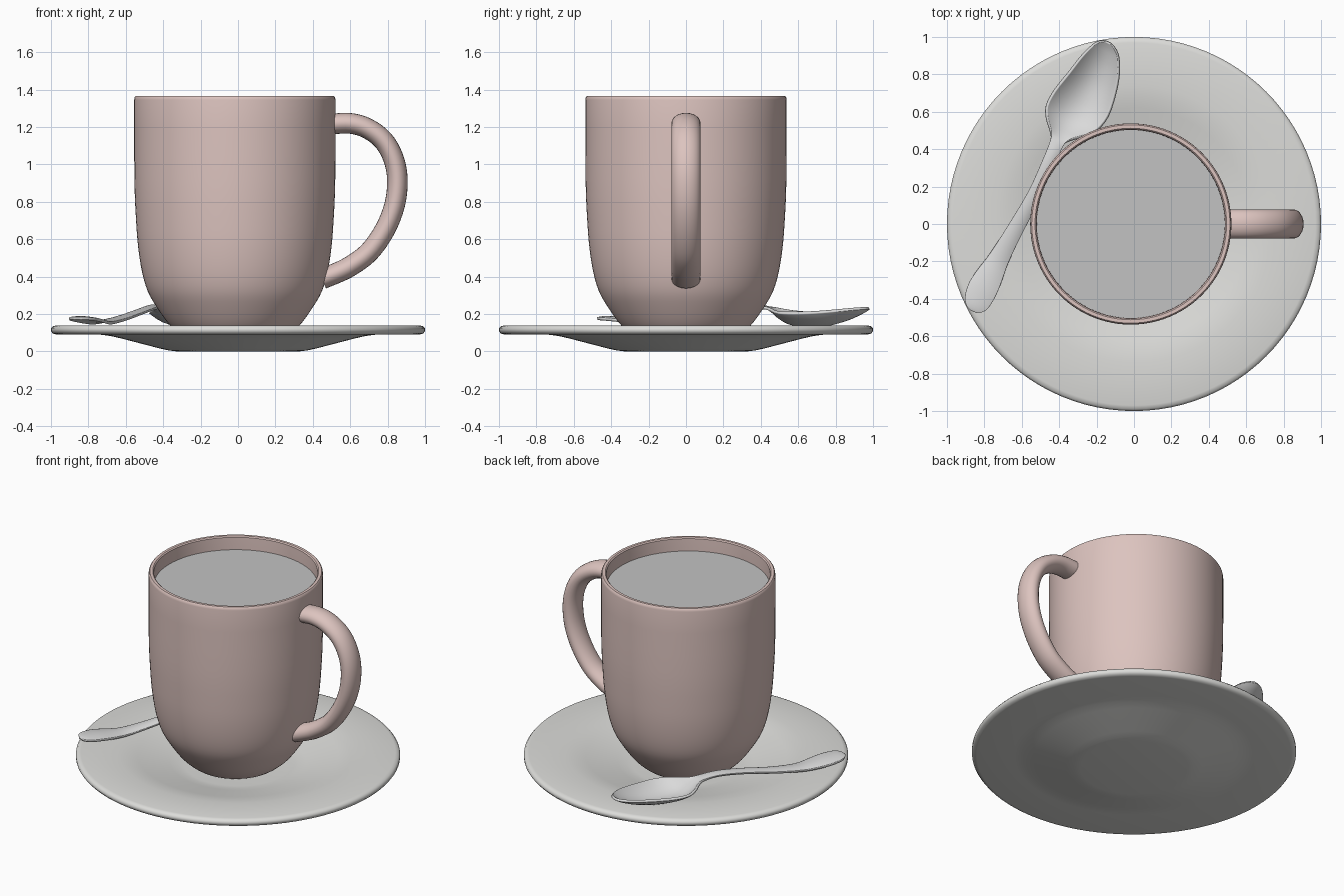
import bpy, bmesh, math
from mathutils import Vector

if "Cube" in bpy.data.objects:
    bpy.data.objects.remove(bpy.data.objects["Cube"])


def material(name, rgb):
    m = bpy.data.materials.new(name)
    m.diffuse_color = (*rgb, 1)
    m.use_nodes = True
    m.node_tree.nodes["Principled BSDF"].inputs["Base Color"].default_value = m.diffuse_color
    return m


PINK = material("pink_ceramic", (0.72, 0.55, 0.52))
WHITE = material("white_ceramic", (0.72, 0.72, 0.70))
LIQUID = material("grey_liquid", (0.54, 0.54, 0.54))
METAL = material("spoon_metal", (0.70, 0.70, 0.70))


def finish(name, bm, mat, angle=40):
    bmesh.ops.recalc_face_normals(bm, faces=bm.faces)
    me = bpy.data.meshes.new(name)
    bm.to_mesh(me)
    bm.free()
    ob = bpy.data.objects.new(name, me)
    bpy.context.collection.objects.link(ob)
    me.materials.append(mat)
    bpy.ops.object.select_all(action='DESELECT')
    ob.select_set(True)
    bpy.context.view_layer.objects.active = ob
    bpy.ops.object.shade_smooth_by_angle(angle=math.radians(angle))
    return ob


def spline(points, steps):
    """Catmull-Rom curve through points of any dimension."""
    p = [Vector(q) for q in points]
    p = [2 * p[0] - p[1]] + p + [2 * p[-1] - p[-2]]
    out = []
    for i in range(1, len(p) - 2):
        a, b, c, d = p[i - 1:i + 3]
        for k in range(steps):
            t = k / steps
            out.append(0.5 * (2 * b + (c - a) * t + (2 * a - 5 * b + 4 * c - d) * t * t
                              + (3 * b - a - 3 * c + d) * t ** 3))
    return out + [p[-2]]


def lathe(name, profile, mat, cx=0.0, seg=96):
    """Revolve (radius, z) points; radius 0 becomes a pole."""
    bm = bmesh.new()
    rings = []
    for r, z in profile:
        if r < 1e-5:
            rings.append([bm.verts.new((cx, 0, z))] * seg)
        else:
            rings.append([bm.verts.new((cx + r * math.cos(2 * math.pi * i / seg),
                                        r * math.sin(2 * math.pi * i / seg), z)) for i in range(seg)])
    for a, b in zip(rings, rings[1:]):
        for i in range(seg):
            j = (i + 1) % seg
            bm.faces.new(list(dict.fromkeys((a[i], a[j], b[j], b[i]))))
    return finish(name, bm, mat)


CUP_X = -0.017

# Saucer: flat rim, sloping well, closed underside
lathe("saucer", [(0, 0), (0.33, 0), (0.37, 0.005), (0.42, 0.016), (0.62, 0.068), (0.68, 0.082), (0.74, 0.09),
                 (0.97, 0.09), (0.99, 0.095), (1.0, 0.108), (1.0, 0.122), (0.99, 0.134), (0.97, 0.139),
                 (0.74, 0.136), (0.68, 0.131), (0.62, 0.119), (0.42, 0.072), (0.37, 0.062), (0.33, 0.058),
                 (0, 0.058)], WHITE)

# Cup: rounded outer wall, thin lip, inner wall
outer = [tuple(v) for v in spline([(0.27, 0.075), (0.31, 0.105), (0.36, 0.155), (0.42, 0.24), (0.465, 0.32),
                                   (0.495, 0.42), (0.516, 0.55), (0.528, 0.7), (0.537, 0.92),
                                   (0.538, 1.345)], 3)]
lip = [(0.536, 1.358), (0.53, 1.365), (0.512, 1.365), (0.505, 1.358)]
inner = [(0.503, 1.3), (0.5, 0.8), (0.48, 0.5), (0.43, 0.32), (0.3, 0.14), (0, 0.13)]
lathe("cup", [(0, 0.065), (0.25, 0.065)] + outer + lip + inner, PINK, CUP_X)

# Drink surface
lathe("drink", [(0, 1.275), (0.504, 1.275)], LIQUID, CUP_X)

# Cup handle: oval section swept along a curve in the xz plane
path = spline([(0.5, 1.216), (0.6, 1.219), (0.69, 1.193), (0.775, 1.13), (0.83, 1.035), (0.852, 0.92),
               (0.838, 0.785), (0.785, 0.65), (0.7, 0.53), (0.6, 0.455), (0.52, 0.416), (0.45, 0.388)], 4)
bm = bmesh.new()
rings = []
for i, p in enumerate(path):
    t = (path[min(i + 1, len(path) - 1)] - path[max(i - 1, 0)]).normalized()
    ring = []
    for k in range(24):
        a = 2 * math.pi * k / 24
        n = 0.055 * math.cos(a)
        ring.append(bm.verts.new((p.x - t.y * n, 0.078 * math.sin(a), p.y + t.x * n)))
    rings.append(ring)
for a, b in zip(rings, rings[1:]):
    for k in range(24):
        bm.faces.new((a[k], a[(k + 1) % 24], b[(k + 1) % 24], b[k]))
bm.faces.new(rings[0])
bm.faces.new(rings[-1])
finish("cup_handle", bm, PINK)

# Spoon: stations of (distance, side shift, half width, edge height, dish depth)
stations = [(0.0, -0.01, 0.02, 0.175, 0.0), (0.015, -0.012, 0.045, 0.175, -0.004),
            (0.05, -0.014, 0.068, 0.173, -0.008), (0.13, -0.016, 0.078, 0.167, -0.01),
            (0.22, -0.012, 0.068, 0.157, -0.01), (0.32, -0.006, 0.052, 0.152, -0.01),
            (0.5, 0.006, 0.04, 0.172, -0.01), (0.7, 0.02, 0.034, 0.206, -0.01),
            (0.88, 0.016, 0.032, 0.232, -0.01), (1.0, 0.01, 0.036, 0.232, -0.004),
            (1.05, 0.01, 0.06, 0.225, 0.015), (1.1, 0.016, 0.11, 0.215, 0.04),
            (1.16, 0.025, 0.149, 0.208, 0.06), (1.25, 0.037, 0.158, 0.206, 0.07),
            (1.37, 0.044, 0.137, 0.21, 0.068), (1.48, 0.042, 0.11, 0.219, 0.05),
            (1.56, 0.036, 0.075, 0.227, 0.025), (1.595, 0.03, 0.042, 0.23, 0.008),
            (1.608, 0.028, 0.015, 0.231, 0.0)]
start = Vector((-0.85, -0.47, 0))
along, side = Vector((0.427, 0.904, 0)), Vector((0.904, -0.427, 0))
bm = bmesh.new()
rows = []
for t, s, w, z, d in spline(stations, 3):
    row = []
    for k in range(13):
        u = math.sin(math.pi * (k / 12 - 0.5))
        row.append(bm.verts.new(start + along * t + side * (s + w * u) + Vector((0, 0, z - d * (1 - u * u)))))
    rows.append(row)
for a, b in zip(rows, rows[1:]):
    for k in range(12):
        bm.faces.new((a[k], a[k + 1], b[k + 1], b[k]))
spoon = finish("spoon", bm, METAL, 60)
if spoon.data.polygons[0].normal.z < 0:
    spoon.data.flip_normals()
mod = spoon.modifiers.new("thickness", 'SOLIDIFY')
mod.thickness = 0.016
mod.offset = 0
